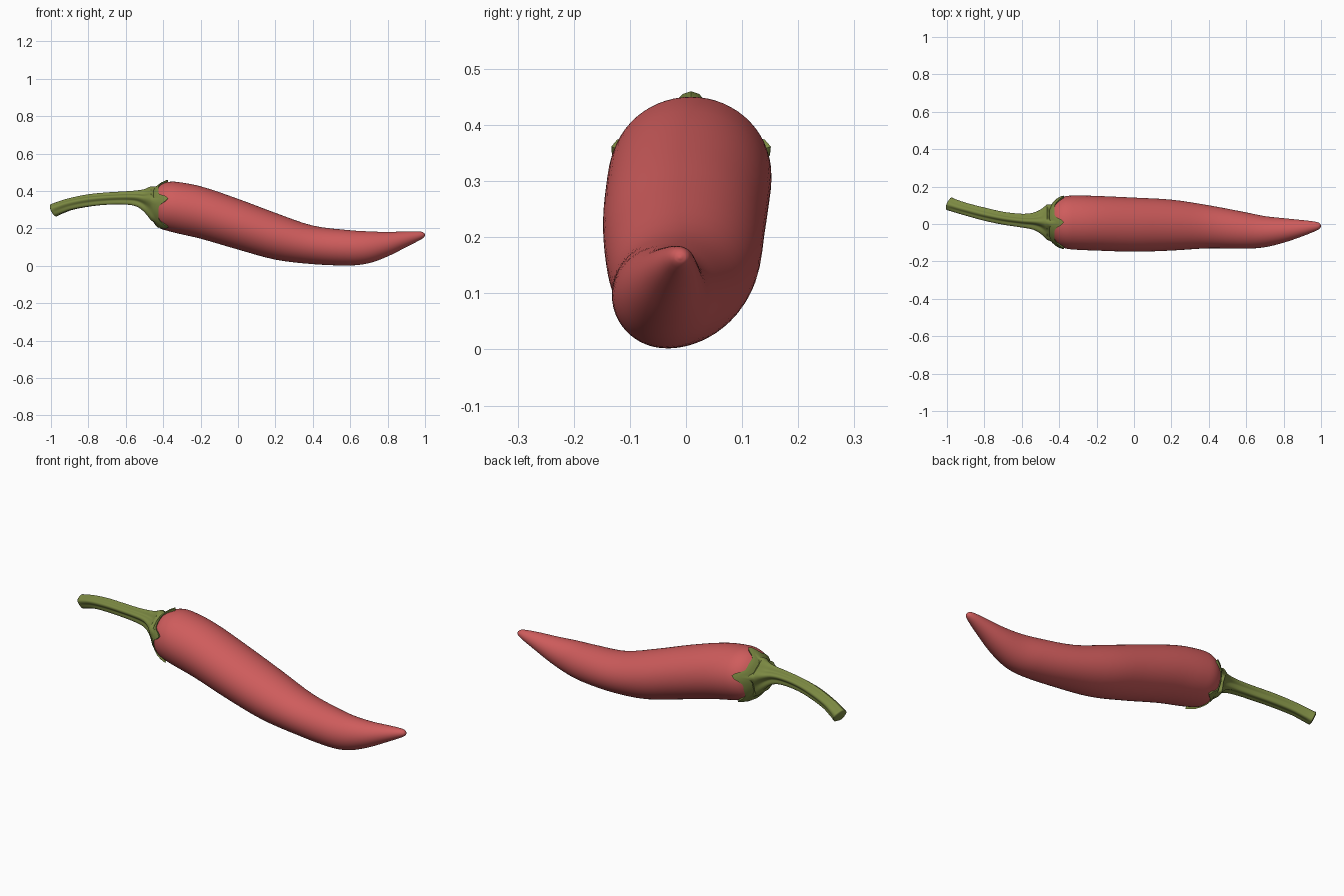
import bpy, bmesh, math

if "Cube" in bpy.data.objects:
    bpy.data.objects.remove(bpy.data.objects["Cube"])

SIDES = 60

def interp(table, x):
    """Smooth interpolation of section values along x."""
    n = len(table)
    i = 0
    while i < n - 2 and x > table[i + 1][0]:
        i += 1
    a, b = table[i], table[i + 1]
    p, q = table[max(i - 1, 0)], table[min(i + 2, n - 1)]
    h = b[0] - a[0]
    t = (x - a[0]) / h
    out = []
    for k in range(1, len(a)):
        m0 = (b[k] - p[k]) / (b[0] - p[0]) * h
        m1 = (q[k] - a[k]) / (q[0] - a[0]) * h
        out.append((2*t**3 - 3*t**2 + 1) * a[k] + (t**3 - 2*t**2 + t) * m0
                   + (3*t**2 - 2*t**3) * b[k] + (t**3 - t**2) * m1)
    return out

def samples(table, sub):
    xs = [a[0] + (b[0] - a[0]) * j / sub
          for a, b in zip(table, table[1:]) for j in range(sub)]
    return xs + [table[-1][0]]

def loft(name, rings, color, angle):
    bm = bmesh.new()
    loops = [[bm.verts.new(co) for co in r] for r in rings]
    for r, s in zip(loops, loops[1:]):
        for i in range(SIDES):
            j = (i + 1) % SIDES
            bm.faces.new((r[i], r[j], s[j], s[i]))
    bm.faces.new(loops[0])
    bm.faces.new(loops[-1])
    bmesh.ops.recalc_face_normals(bm, faces=bm.faces)
    me = bpy.data.meshes.new(name)
    bm.to_mesh(me)
    bm.free()
    ob = bpy.data.objects.new(name, me)
    bpy.context.collection.objects.link(ob)
    mat = bpy.data.materials.new(name + "_color")
    mat.diffuse_color = color
    mat.use_nodes = True
    mat.node_tree.nodes["Principled BSDF"].inputs["Base Color"].default_value = mat.diffuse_color
    me.materials.append(mat)
    bpy.ops.object.select_all(action='DESELECT')
    ob.select_set(True)
    bpy.context.view_layer.objects.active = ob
    bpy.ops.object.shade_smooth_by_angle(angle=math.radians(angle))
    return ob

ANGLES = [2 * math.pi * i / SIDES for i in range(SIDES)]

# Fruit: x, top z, bottom z, back y, front y
BODY = [(-.47, .34, .30, .02, -.02), (-.455, .395, .245, .075, -.07),
        (-.42, .43, .203, .122, -.108), (-.38, .447, .188, .145, -.127),
        (-.33, .449, .175, .152, -.136), (-.2, .425, .145, .15, -.142),
        (0, .358, .087, .141, -.148), (.2, .283, .033, .13, -.142),
        (.4, .215, .009, .1, -.13), (.6, .19, .002, .062, -.132),
        (.7, .184, .014, .042, -.124), (.8, .181, .05, .031, -.1),
        (.9, .184, .1, .021, -.066), (.96, .184, .131, .014, -.042),
        (.985, .181, .145, .008, -.03), (.996, .174, .154, .001, -.021),
        (1.0, .165, .162, -.009, -.012)]

def body_at(x):
    top, bot, back, front = interp(BODY, x)
    return (back + front) / 2, (top + bot) / 2, (back - front) / 2, (top - bot) / 2

rings = []
for x in samples(BODY, 4):
    cy, cz, ry, rz = body_at(x)
    rings.append([(x, cy + ry * math.cos(a), cz + rz * math.sin(a)) for a in ANGLES])
loft("fruit", rings, (.62, .107, .107, 1), 60)

# Stem flaring into calyx: x, centre y, centre z, radius, rib depth
STEM = [(-.985, .108, .296, .033, .04), (-.96, .099, .306, .031, .08),
        (-.9, .08, .327, .03, .1), (-.8, .053, .347, .031, .12),
        (-.7, .031, .357, .031, .14), (-.6, .018, .36, .033, .16),
        (-.54, .015, .356, .04, .18), (-.5, .013, .343, .058, .16),
        (-.465, .01, .328, .09, .08)]

def ridge(a):
    return abs(math.cos(2.5 * (a - math.pi / 2)))

def stem_ring(x, scale=1, push=0):
    cy, cz, r, rib = interp(STEM, x)
    e = .01
    lo, hi = max(x - e, STEM[0][0]), min(x + e, STEM[-1][0])
    A, B = interp(STEM, lo), interp(STEM, hi)
    # Tilt rings to follow the stem, fading out at the calyx
    k = min(1, max(0, (-.6 - x) / .2))
    sy, sz = [k * (B[i] - A[i]) / (hi - lo) for i in (0, 1)]
    ring = []
    for a in ANGLES:
        rr = r * scale * (1 + rib * (2 * ridge(a) ** 2 - 1))
        dy, dz = rr * math.cos(a), rr * math.sin(a)
        ring.append((x - push - sy * dy - sz * dz, cy + dy, cz + dz))
    return ring

rings = [stem_ring(-.985, .8, .006), stem_ring(-.985, .95, .003)]
rings += [stem_ring(x) for x in samples(STEM, 4)]

# Calyx skirt hugging the shoulder, with five short pointed teeth
for f, lift in ((.3, .006), (.6, .006), (.85, .006), (1, .006), (1, -.008)):
    ring = []
    for a in ANGLES:
        x = -.465 + f * (.04 + .05 * ridge(a) ** 9)
        cy, cz, ry, rz = body_at(x)
        up = lift + (.006 * f * ridge(a) ** 6 if lift > 0 else 0)
        ring.append((x, cy + (ry + up) * math.cos(a), cz + (rz + up) * math.sin(a)))
    rings.append(ring)
loft("stem_and_calyx", rings, (.2, .25, .055, 1), 50)
